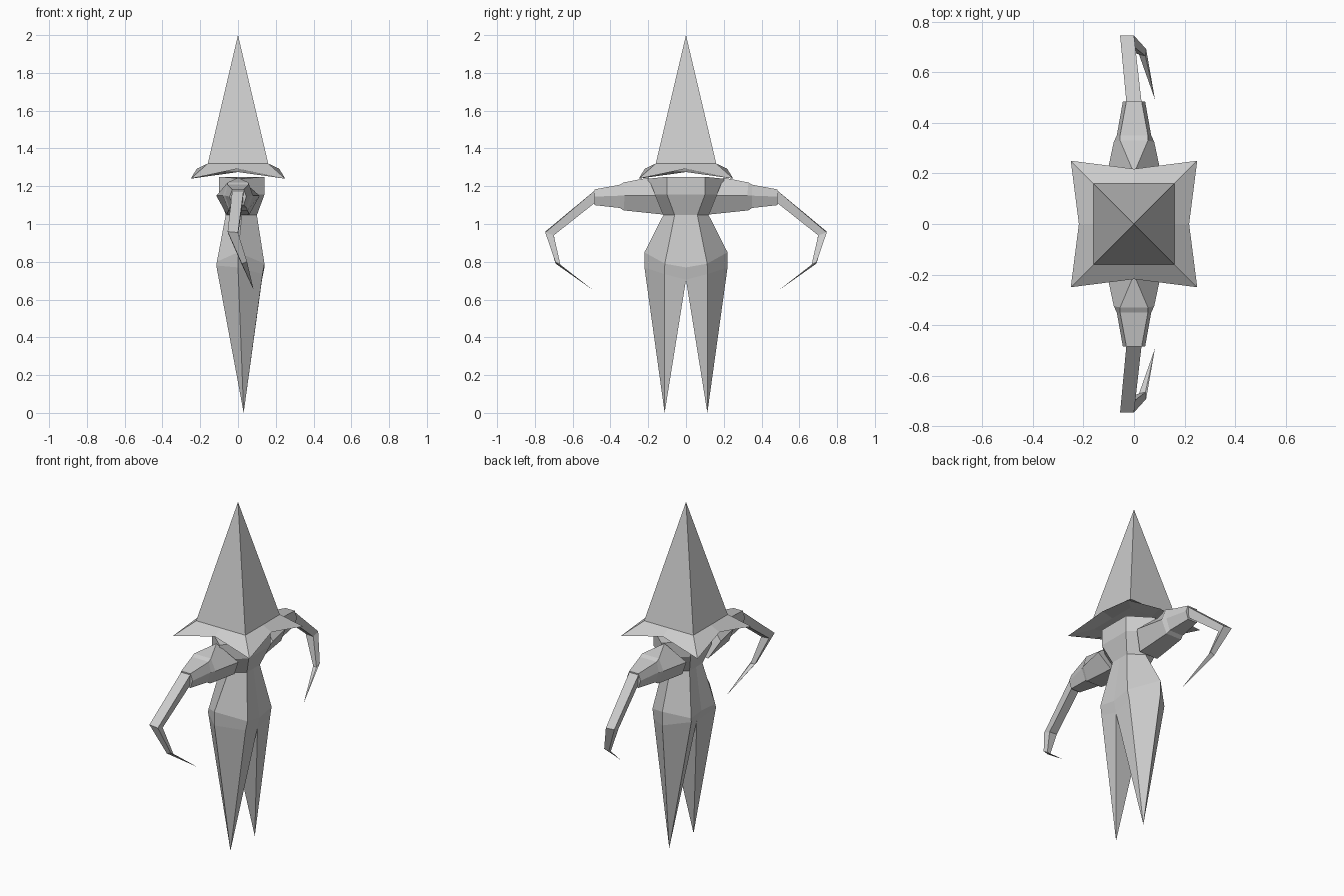
import bpy, bmesh

if "Cube" in bpy.data.objects:
    bpy.data.objects.remove(bpy.data.objects["Cube"])

grey = bpy.data.materials.new("plain_grey")
grey.diffuse_color = (0.6, 0.6, 0.6, 1)
grey.use_nodes = True
grey.node_tree.nodes["Principled BSDF"].inputs["Base Color"].default_value = grey.diffuse_color


def loft(name, rings, closed=True, cap_start=True, cap_end=True, mirror=True):
    """Skin equal-length rings (a one-point ring is a tip), optionally mirrored in y."""
    bm = bmesh.new()
    loops = [[bm.verts.new(p) for p in r] for r in rings]
    for a, b in zip(loops, loops[1:]):
        n = max(len(a), len(b))
        for i in range(n if closed else n - 1):
            j = (i + 1) % n
            if len(b) == 1:
                bm.faces.new((a[i], a[j], b[0]))
            elif len(a) == 1:
                bm.faces.new((a[0], b[j], b[i]))
            else:
                bm.faces.new((a[i], a[j], b[j], b[i]))
    if cap_start and len(loops[0]) > 2:
        bm.faces.new(loops[0][::-1])
    if cap_end and len(loops[-1]) > 2:
        bm.faces.new(loops[-1])
    bmesh.ops.remove_doubles(bm, verts=bm.verts, dist=0.0005)
    bmesh.ops.recalc_face_normals(bm, faces=bm.faces)
    me = bpy.data.meshes.new(name)
    bm.to_mesh(me)
    bm.free()
    me.materials.append(grey)
    ob = bpy.data.objects.new(name, me)
    bpy.context.collection.objects.link(ob)
    if mirror:
        m = ob.modifiers.new("mirror", 'MIRROR')
        m.use_axis = (False, True, False)
    return ob


# Pointed hat: underside, drooping eight-point rim, square base, tip
def square(c, m, zc, zm):
    return [(c, -c, zc), (m, 0, zm), (c, c, zc), (0, m, zm),
            (-c, c, zc), (-m, 0, zm), (-c, -c, zc), (0, -m, zm)]


loft("hat", [square(.15, .15, 1.275, 1.275), square(.25, .218, 1.24, 1.293),
             square(.16, .16, 1.32, 1.32), [(0, 0, 2)]], mirror=False)


# Torso: half rings from front centre round to back centre
def half(z, zo, xf, xb, yp, yo, xo=.02):
    return [(xf, 0, z), (xf, yp, z), (xo, yo, zo), (xb, yp, z), (xb, 0, z)]


hip = [(.14, 0, .77), (.14, .112, .79), (0, .22, .85), (-.112, .112, .80), (-.10, 0, .80)]
groin = [(.127, 0, .705), (.13, .115, .735), (0, .22, .77), (-.115, .115, .78), (-.07, 0, .73)]
loft("torso", [half(1.25, 1.24, .14, -.10, .10, .20), half(1.155, 1.155, .14, -.10, .10, .20),
               half(1.047, 1.047, .10, -.065, .06, .12), hip, groin], closed=False, cap_end=False)

# Tapering spike legs continue from the groin ring
loft("legs", [groin, [(.03, .113, 0)]], cap_start=False)


# Sleeves: six-sided rings along y
def hexa(yt, ym, yb, xt, xm, xb, zt, zm, zb):
    return [(-xt, yt, zt), (xt, yt, zt), (xm, ym, zm), (xb, yb, zb), (-xb, yb, zb), (-xm, ym, zm)]


loft("sleeves", [hexa(.20, .16, .12, 0, .115, .06, 1.245, 1.15, 1.05),
                 hexa(.33, .325, .33, .055, .08, .05, 1.22, 1.15, 1.072),
                 hexa(.35, .35, .35, .055, .068, .045, 1.208, 1.15, 1.085),
                 hexa(.485, .485, .485, .03, .044, .03, 1.183, 1.145, 1.10)])

# Hooked claws curling down and forward
loft("claws", [[(-.03, .48, 1.18), (.03, .48, 1.18), (.025, .485, 1.11), (-.025, .485, 1.11)],
               [(-.055, .745, .96), (0, .745, .955), (0, .70, .94), (-.05, .70, .945)],
               [(.02, .69, .79), (.048, .692, .80), (.045, .665, .785), (.02, .67, .785)],
               [(.083, .492, .65)]])
